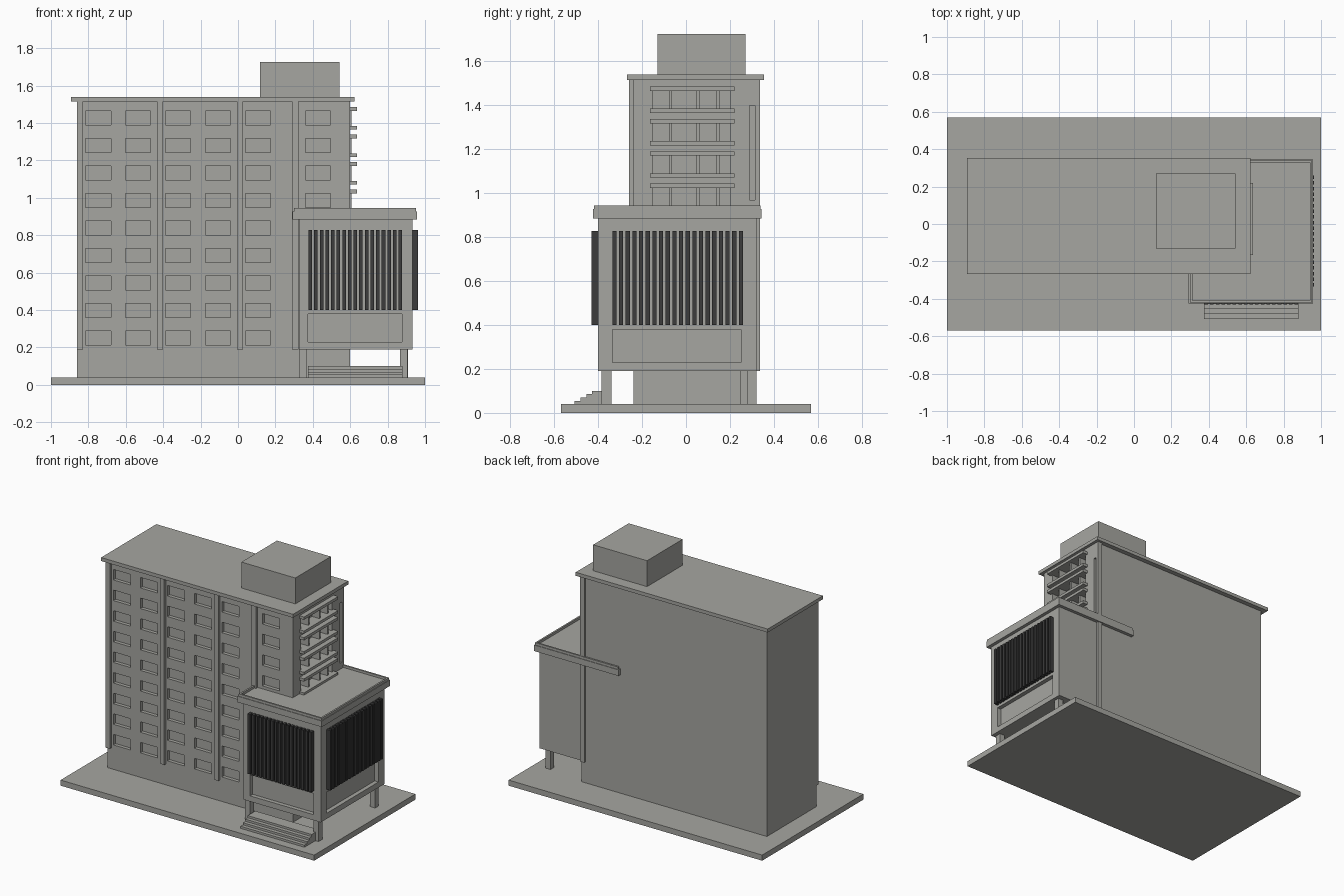
import bpy, bmesh

if "Cube" in bpy.data.objects:
    bpy.data.objects.remove(bpy.data.objects["Cube"])


def material(name, rgb):
    m = bpy.data.materials.new(name)
    m.diffuse_color = (*rgb, 1)
    m.use_nodes = True
    m.node_tree.nodes["Principled BSDF"].inputs["Base Color"].default_value = m.diffuse_color
    return m


CONCRETE = material("concrete grey", (0.38, 0.38, 0.355))
DARK = material("dark louver", (0.045, 0.045, 0.045))


def boxes(name, spans, mat=CONCRETE):
    """One object made of boxes given as (x0, x1, y0, y1, z0, z1)."""
    bm = bmesh.new()
    for x0, x1, y0, y1, z0, z1 in spans:
        vs = bmesh.ops.create_cube(bm, size=1)["verts"]
        for v in vs:
            v.co = (x1 if v.co.x > 0 else x0,
                    y1 if v.co.y > 0 else y0,
                    z1 if v.co.z > 0 else z0)
    me = bpy.data.meshes.new(name)
    bm.to_mesh(me)
    bm.free()
    me.materials.append(mat)
    ob = bpy.data.objects.new(name, me)
    bpy.context.collection.objects.link(ob)
    return ob


def carve(ob, spans):
    """Cut box-shaped recesses out of an object."""
    cutter = boxes("cutter", spans)
    cutter.hide_render = True
    mod = ob.modifiers.new("recesses", "BOOLEAN")
    mod.operation, mod.solver, mod.object = "DIFFERENCE", "EXACT", cutter
    dg = bpy.context.evaluated_depsgraph_get()
    me = bpy.data.meshes.new_from_object(ob.evaluated_get(dg))
    ob.modifiers.clear()
    ob.data = me
    bpy.data.objects.remove(cutter)


FLOOR = 0.147          # storey height
TX, TY0, TY1 = 0.60, -0.24, 0.32   # tower right, front, back
AX0, AX1, AY = 0.325, 0.933, -0.40  # annex left, right, front

# Ground slab
boxes("base_slab", [(-1, 1, -0.57, 0.57, 0, 0.04)])

# Tower with window recesses, balcony recesses and a tall side slot
tower = boxes("tower", [(-0.862, TX, TY0, TY1, 0.04, 1.515)])
cuts = []
for x in (-0.815, -0.602, -0.388, -0.175, 0.04, 0.36):
    for row in range(4 if x > 0.3 else 9):
        z = 1.39 - row * FLOOR
        cuts.append((x, x + 0.135, TY0 - 0.05, TY0 + 0.025, z, z + 0.075))
for row in range(4):
    z = 1.385 - row * FLOOR
    cuts.append((TX - 0.05, TX + 0.05, -0.15, 0.20, z, z + 0.08))
cuts.append((TX - 0.02, TX + 0.05, 0.29, 0.314, 0.97, 1.40))
carve(tower, cuts)

# Vertical pilasters on the front and at the rear corner
boxes("pilasters", [(x, x + 0.033, TY0 - 0.02, TY0, 0.19, 1.515)
                    for x in (-0.862, -0.433, -0.005, 0.29)]
      + [(TX - 0.033, TX, TY1, TY1 + 0.016, 0.19, 1.515)])

# Tower roof and rooftop block
boxes("tower_roof", [(-0.892, 0.622, -0.268, 0.354, 1.515, 1.54)])
boxes("rooftop_block", [(0.118, 0.543, -0.13, 0.27, 1.54, 1.725)])

# Balcony shelves and the fins between them
shelves, fins = [], []
for row in range(4):
    z = 1.365 - row * FLOOR
    shelves += [(TX, 0.636, -0.165, 0.22, z, z + 0.02),
                (TX, 0.636, -0.165, 0.22, z + 0.1, z + 0.12)]
    fins += [(TX - 0.05, TX + 0.008, y, y + 0.014, z + 0.02, z + 0.1)
             for y in (-0.077, 0.048, 0.138)]
boxes("balcony_shelves", shelves)
boxes("balcony_fins", fins)

# Raised annex with a recessed panel under each louver field
annex = boxes("annex", [(AX0, AX1, AY, TY1, 0.19, 0.885)])
carve(annex, [(0.375, 0.877, AY - 0.05, AY + 0.03, 0.23, 0.38),
              (AX1 - 0.03, AX1 + 0.05, -0.335, 0.25, 0.23, 0.38)])

# Annex roof deck and its thin raised edge
x0, x1, y0, y1 = 0.292, 0.957, -0.424, 0.344
boxes("annex_roof", [(x0, x1, y0, y1, 0.885, 0.928)])
a, b, c, d, t = x0 + 0.008, x1 - 0.004, y0 + 0.004, y1 - 0.004, 0.012
boxes("annex_parapet", [(a, b, c, c + t, 0.928, 0.945),
                        (a, b, d - t, d, 0.928, 0.945),
                        (b - t, b, c + t, d - t, 0.928, 0.945),
                        (a, a + t, c + t, TY0, 0.928, 0.945)])

# Dark vertical louvers on the front and right of the annex
boxes("front_louvers", [(x, x + 0.019, AY - 0.03, AY, 0.40, 0.828)
                        for x in (0.377 + i * 0.0301 for i in range(17))], DARK)
boxes("side_louvers", [(AX1, AX1 + 0.03, y, y + 0.019, 0.40, 0.828)
                       for y in (-0.335 + i * 0.0303 for i in range(20))], DARK)

# Columns under the annex
boxes("columns", [(AX0, 0.365, -0.385, -0.34, 0.04, 0.19),
                  (0.865, 0.905, -0.385, -0.34, 0.04, 0.19),
                  (0.87, 0.91, 0.245, 0.283, 0.04, 0.19)])

# Entrance steps with a landing
boxes("entrance_steps", [(0.375, 0.88, -0.508 + i * 0.027, -0.34,
                          0.04 + i * 0.015, 0.055 + i * 0.015)
                         for i in range(4)])
